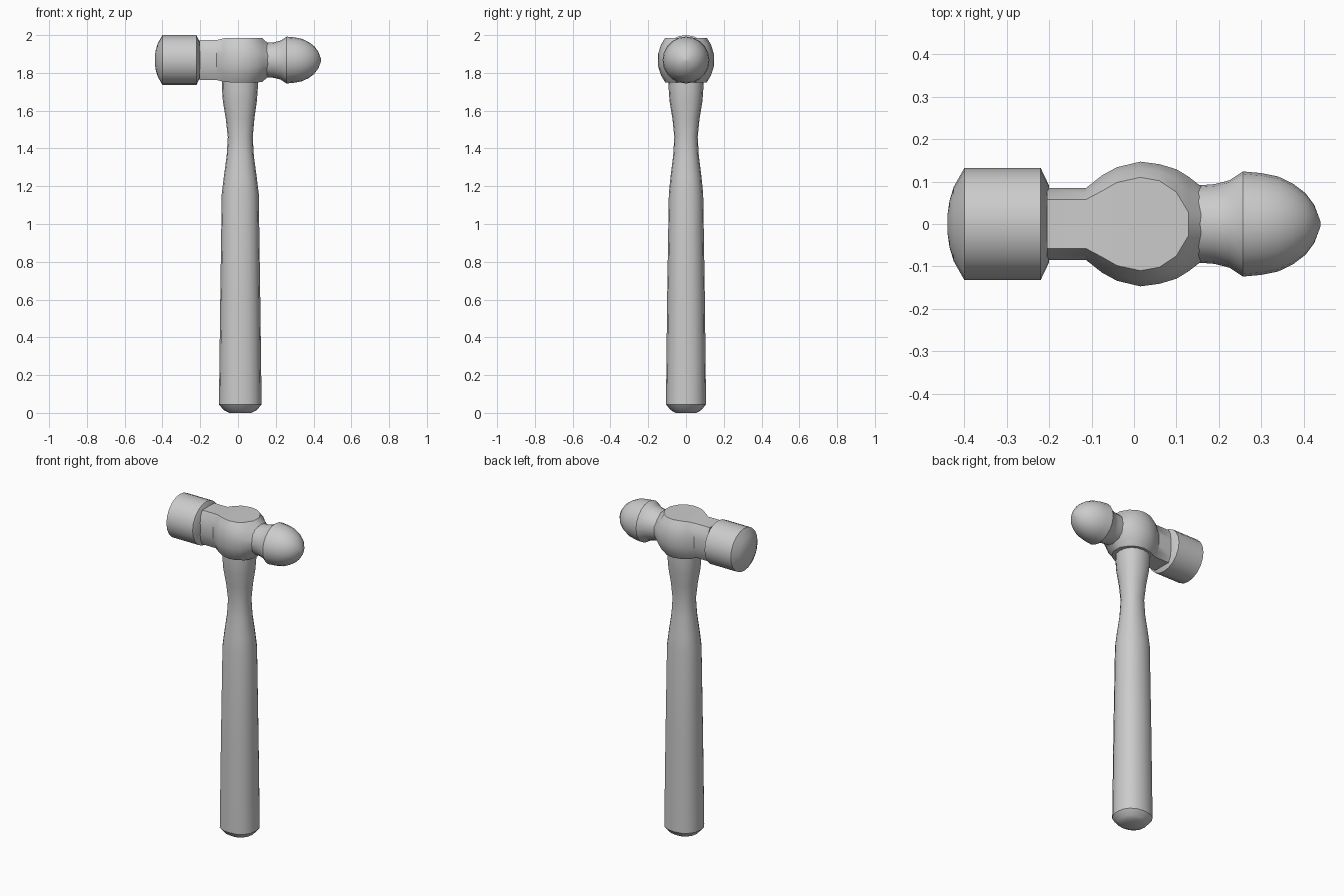
import bpy, bmesh
from math import sin, cos, pi, copysign, radians

if "Cube" in bpy.data.objects:
    bpy.data.objects.remove(bpy.data.objects["Cube"])

AXIS_Z = 1.868   # height of the head's axis


def loft(name, rings, angle=30):
    """Skin a list of equal-length closed rings and cap both ends."""
    bm = bmesh.new()
    loops = [[bm.verts.new(p) for p in ring] for ring in rings]
    n = len(loops[0])
    for a, b in zip(loops, loops[1:]):
        for i in range(n):
            j = (i + 1) % n
            bm.faces.new((a[i], a[j], b[j], b[i]))
    bm.faces.new(loops[0])
    bm.faces.new(loops[-1])
    bmesh.ops.recalc_face_normals(bm, faces=bm.faces)
    mesh = bpy.data.meshes.new(name)
    bm.to_mesh(mesh)
    bm.free()
    ob = bpy.data.objects.new(name, mesh)
    bpy.context.collection.objects.link(ob)
    bpy.ops.object.select_all(action='DESELECT')
    bpy.context.view_layer.objects.active = ob
    ob.select_set(True)
    bpy.ops.object.shade_smooth_by_angle(angle=radians(angle))
    return ob


def turned(name, profile, sides=20):
    """Turned part along x from (x, radius) pairs."""
    return loft(name, [[(x, r * cos(2 * pi * i / sides), AXIS_Z + r * sin(2 * pi * i / sides))
                        for i in range(sides)] for x, r in profile])


def oval(z, cx, rx, ry, sides=16, power=2.25):
    """Slightly squared oval ring at height z."""
    ring = []
    for i in range(sides):
        c, s = cos(2 * pi * i / sides), sin(2 * pi * i / sides)
        ring.append((cx + rx * copysign(abs(c) ** (2 / power), c),
                     ry * copysign(abs(s) ** (2 / power), s), z))
    return ring


def body_ring(x, w, f, h, k):
    """Chamfered section: half width w, flat half width f, half height h, side half height k."""
    m = 0.58
    q = [(w, k), (f + m * (w - f), k + m * (h - k)), (f, h)]
    pts = q + [(-y, z) for y, z in reversed(q)]
    pts += [(-y, -z) for y, z in pts]
    return [(x, y, AXIS_Z + z) for y, z in pts]


# Wooden handle: z, centre x, half width x, half width y
handle = [(0.0, 0.012, 0.058, 0.055), (0.015, 0.012, 0.088, 0.082), (0.045, 0.012, 0.113, 0.106),
          (0.6, 0.012, 0.106, 0.1), (1.16, 0.012, 0.098, 0.091), (1.25, 0.012, 0.087, 0.082),
          (1.36, 0.012, 0.072, 0.068), (1.46, 0.012, 0.066, 0.062), (1.56, 0.011, 0.076, 0.072),
          (1.65, 0.01, 0.09, 0.087), (1.72, 0.01, 0.095, 0.092), (1.84, 0.01, 0.097, 0.094)]
loft("handle", [oval(*h) for h in handle], 35)

# Flat striking face
turned("striking_face", [(-0.44, 0.02), (-0.435, 0.055), (-0.425, 0.088), (-0.4, 0.132),
                         (-0.22, 0.132), (-0.2, 0.09)])

# Head body: square neck swelling around the handle eye
body = [(-0.205, 0.085, 0.058, 0.106, 0.033), (-0.113, 0.085, 0.058, 0.106, 0.033),
        (-0.075, 0.115, 0.078, 0.115, 0.034), (-0.04, 0.134, 0.098, 0.118, 0.035),
        (0.015, 0.147, 0.11, 0.118, 0.035), (0.06, 0.141, 0.102, 0.118, 0.035),
        (0.1, 0.129, 0.075, 0.118, 0.035), (0.128, 0.112, 0.028, 0.117, 0.032),
        (0.158, 0.089, 0.024, 0.089, 0.024)]
loft("head_body", [body_ring(*b) for b in body], 32)

# Ball peen with its flared neck
turned("ball_peen", [(0.15, 0.091), (0.19, 0.094), (0.225, 0.103), (0.257, 0.124), (0.3, 0.12),
                     (0.34, 0.112), (0.375, 0.095), (0.404, 0.073), (0.425, 0.045), (0.44, 0.005)])
